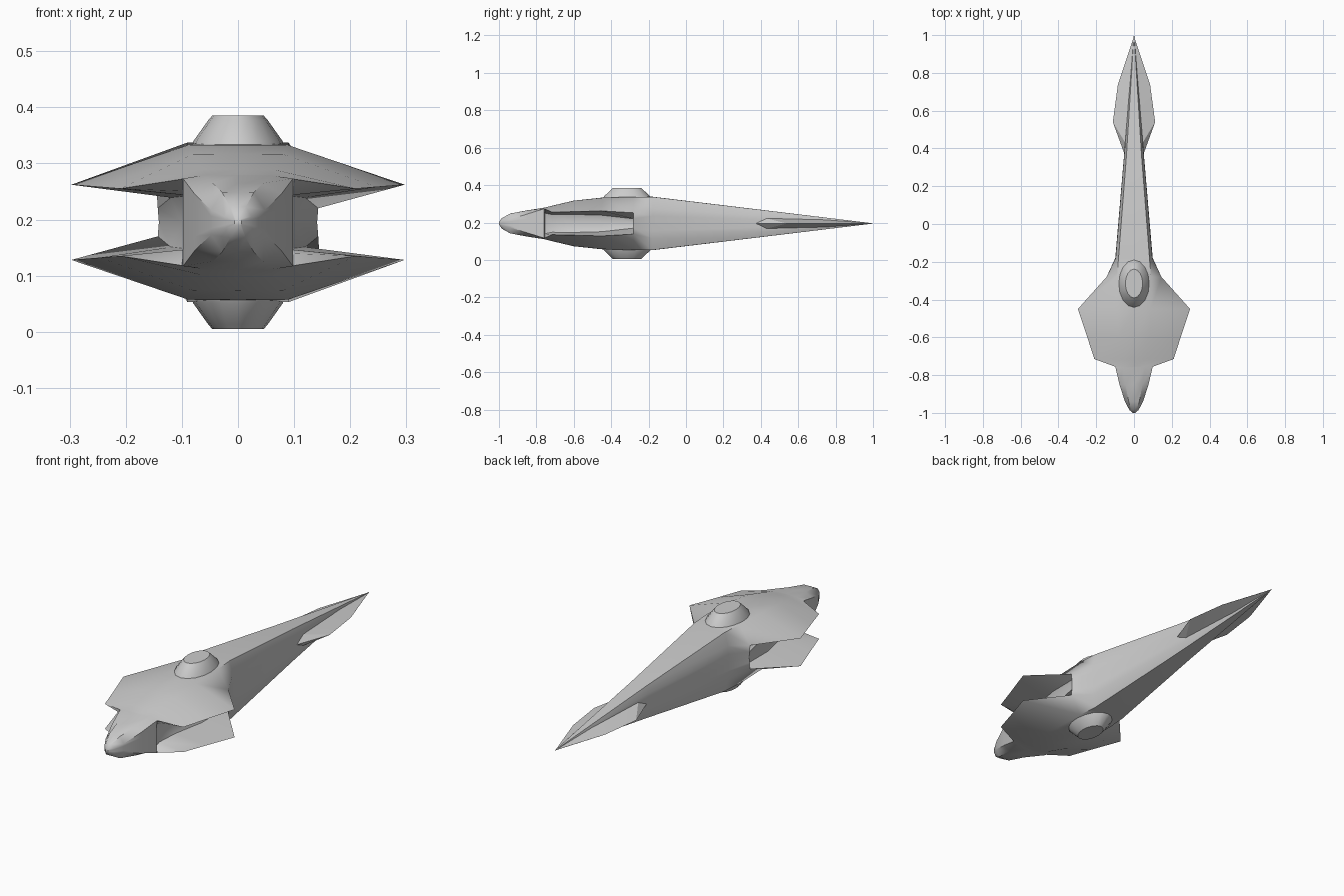
import bpy, bmesh, math

if "Cube" in bpy.data.objects:
    bpy.data.objects.remove(bpy.data.objects["Cube"])

ZC = 0.195  # height of the symmetry plane


def finish(bm, name, angle=35):
    bmesh.ops.remove_doubles(bm, verts=bm.verts, dist=1e-5)
    bmesh.ops.recalc_face_normals(bm, faces=bm.faces)
    me = bpy.data.meshes.new(name)
    bm.to_mesh(me)
    bm.free()
    ob = bpy.data.objects.new(name, me)
    bpy.context.collection.objects.link(ob)
    bpy.ops.object.select_all(action='DESELECT')
    ob.select_set(True)
    bpy.context.view_layer.objects.active = ob
    bpy.ops.object.shade_smooth_by_angle(angle=math.radians(angle))
    return ob


def loft(bm, rings):
    rows = [[bm.verts.new(p) for p in r] for r in rings]
    n = len(rows[0])
    for a, b in zip(rows, rows[1:]):
        for i in range(n):
            j = (i + 1) % n
            bm.faces.new((a[i], a[j], b[j], b[i]))
    bm.faces.new(rows[0])
    bm.faces.new(rows[-1])


def section(y, top, roof, ex, ez, ix, iz, mid):
    """One quadrant of the hull section, mirrored to a full ring."""
    q = [(0, top), (roof, top * 0.995), (ex, ez), (ix, iz), (mid, 0)]
    half = q + [(x, -z) for x, z in q[-2::-1]]
    ring = half + [(-x, z) for x, z in half[-2:0:-1]]
    return [(x, y, ZC + z) for x, z in ring]


# Hull with four wings: y, top, roof half width, edge, slot corner, slot middle
stations = [
    (-1.0, .006, .004, .006, .003, .006, .001, .006),
    (-.985, .028, .014, .024, .010, .024, .005, .024),
    (-.94, .053, .028, .048, .022, .048, .011, .048),
    (-.85, .070, .045, .077, .050, .077, .025, .077),
    (-.76, .084, .058, .098, .078, .098, .040, .098),
    (-.755, .085, .058, .100, .077, .085, .055, .080),
    (-.715, .095, .062, .210, .060, .080, .047, .065),
    (-.60, .122, .080, .247, .063, .085, .048, .072),
    (-.45, .138, .090, .297, .067, .120, .044, .100),
    (-.28, .143, .090, .145, .057, .143, .025, .141),
    (-.18, .143, .082, .097, .080, .099, .040, .099),
    (.36, .078, .040, .052, .045, .053, .022, .053),
    (.998, .001, .0005, .001, .0006, .001, .0003, .001),
]
bm = bmesh.new()
loft(bm, [section(*s) for s in stations])
finish(bm, "hull")

# Turrets above and below
for name, s in (("upper_turret", 1), ("lower_turret", -1)):
    bm = bmesh.new()
    rings = []
    for rx, ry, z in ((.084, .130, .130), (.080, .124, .144), (.053, .084, .182), (.046, .076, .190)):
        rings.append([(rx * math.cos(t), -.315 + ry * math.sin(t), ZC + s * z)
                      for t in (math.tau * k / 16 for k in range(16))])
    loft(bm, rings)
    finish(bm, name, 40)

# Tail fins: thin wedges tapering to the outer edge
edge = [(.045, .355), (.112, .54), (.085, .74), (0, .995)]
root = [(.03, .355, .004), (.04, .42, .030), (.02, .74, .020), (0, .995, .001)]
for name, s in (("right_tail_fin", 1), ("left_tail_fin", -1)):
    bm = bmesh.new()
    out = [bm.verts.new((s * x, y, ZC)) for x, y in edge]
    for side in (1, -1):
        inn = [bm.verts.new((s * x, y, ZC + side * h)) for x, y, h in root]
        for i in range(3):
            bm.faces.new((out[i], out[i + 1], inn[i + 1], inn[i]))
    finish(bm, name, 25)
